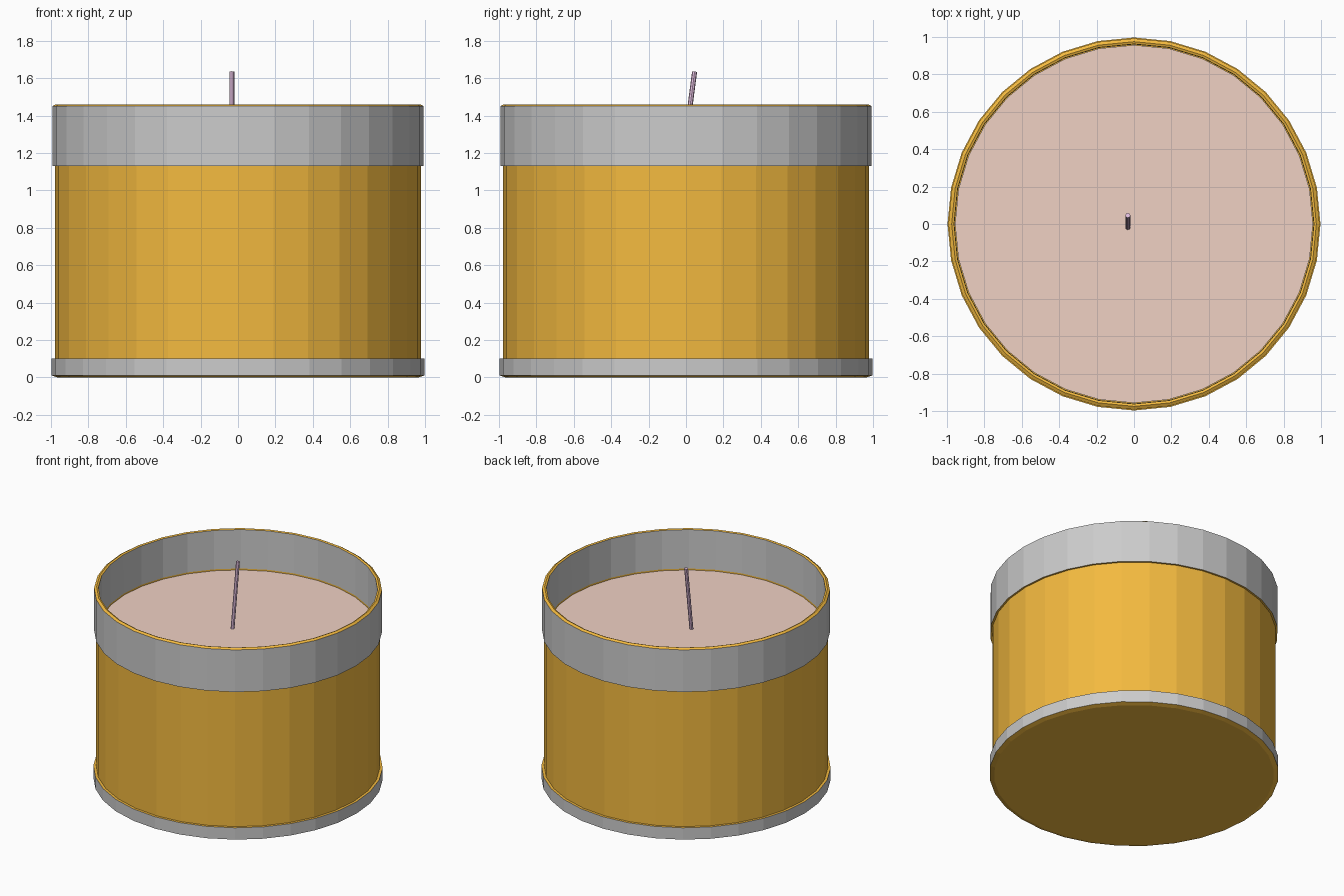
import bpy, bmesh, math
from mathutils import Vector

if "Cube" in bpy.data.objects:
    bpy.data.objects.remove(bpy.data.objects["Cube"])

SIDES = 32


def material(name, rgb):
    m = bpy.data.materials.new(name)
    m.diffuse_color = (*rgb, 1)
    m.use_nodes = True
    m.node_tree.nodes["Principled BSDF"].inputs["Base Color"].default_value = m.diffuse_color
    return m


amber = material("amber", (0.90, 0.49, 0.05))
grey = material("grey", (0.8, 0.8, 0.8))
wax_mat = material("wax", (0.87, 0.64, 0.55))
wick_mat = material("wick", (0.83, 0.56, 0.80))


def finish(bm, name, mats):
    bmesh.ops.recalc_face_normals(bm, faces=bm.faces[:])
    me = bpy.data.meshes.new(name)
    bm.to_mesh(me)
    bm.free()
    for m in mats:
        me.materials.append(m)
    ob = bpy.data.objects.new(name, me)
    bpy.context.collection.objects.link(ob)
    return ob


def lathe(name, profile, mats, second=()):
    """Revolve (r, z) points, cap both ends; 'second' lists segments using material 1."""
    bm = bmesh.new()
    rings = []
    for r, z in profile:
        rings.append([bm.verts.new((r * math.cos(a), r * math.sin(a), z))
                      for a in (2 * math.pi * i / SIDES for i in range(SIDES))])
    for k, (lo, hi) in enumerate(zip(rings, rings[1:])):
        for i in range(SIDES):
            j = (i + 1) % SIDES
            f = bm.faces.new((lo[i], lo[j], hi[j], hi[i]))
            f.material_index = 1 if k in second else 0
    bm.faces.new(rings[0])
    bm.faces.new(rings[-1])
    return finish(bm, name, mats)


# Jar: outside from the base up, over the rim, then down the inside
jar_profile = [
    (0.965, 0.0), (0.997, 0.01), (0.997, 0.10),   # base band
    (0.978, 0.10), (0.978, 1.13),                 # amber wall
    (0.992, 1.13), (0.992, 1.45), (0.975, 1.46),  # upper band and rim
    (0.962, 1.455), (0.960, 1.16), (0.960, 0.04), # inner wall
]
lathe("jar", jar_profile, [amber, grey], second=(1, 5, 8))

# Wax fill
lathe("wax", [(0.957, 0.045), (0.957, 1.15)], [wax_mat])

# Wick, leaning towards the back
start, end = Vector((-0.033, -0.019, 1.14)), Vector((-0.033, 0.046, 1.635))
axis = end - start
bm = bmesh.new()
bmesh.ops.create_cone(bm, cap_ends=True, segments=8, radius1=0.0135,
                      radius2=0.0135, depth=axis.length)
wick = finish(bm, "wick", [wick_mat])
wick.location = (start + end) / 2
wick.rotation_euler = axis.to_track_quat('Z', 'Y').to_euler()
